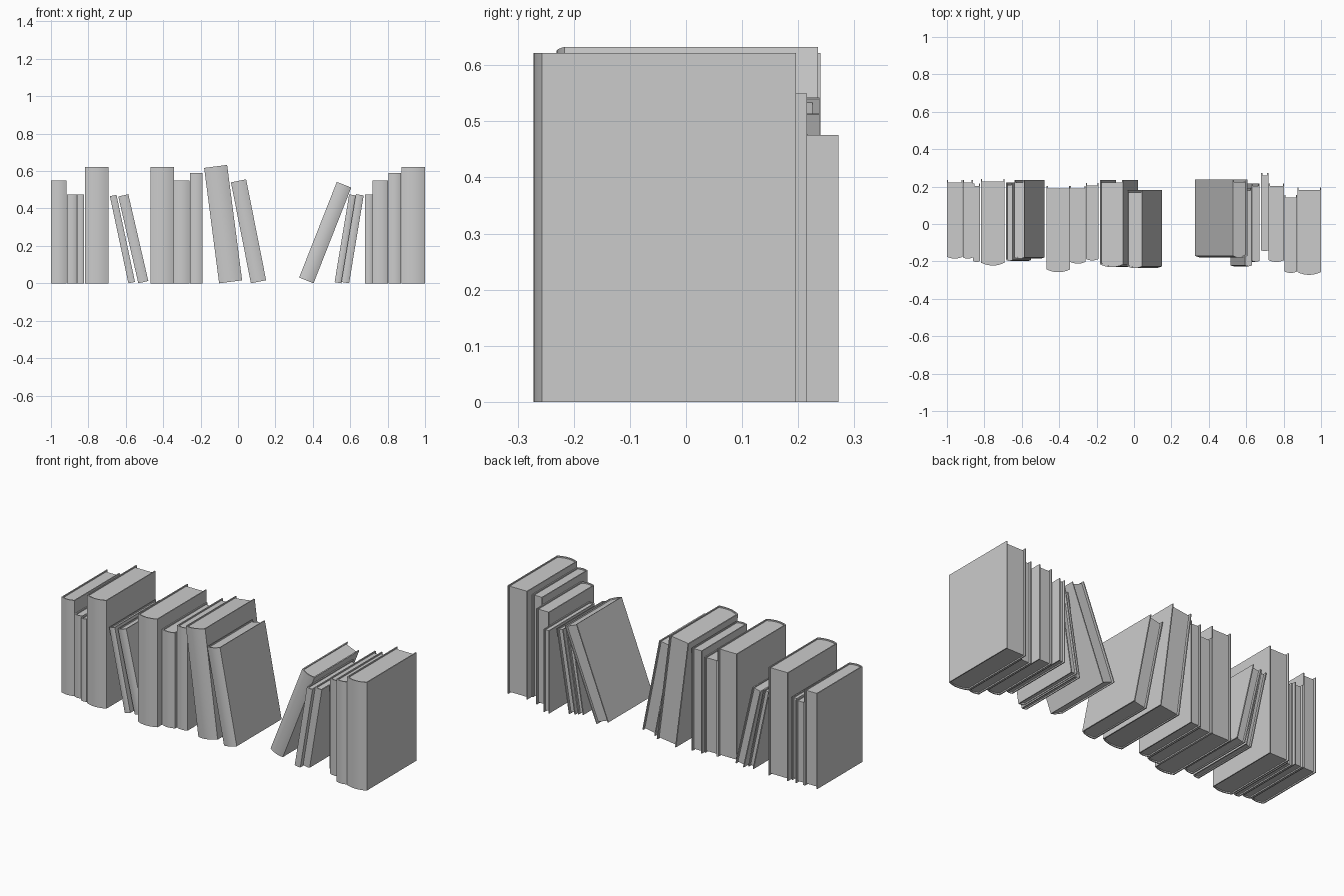
import bpy, bmesh, math
from mathutils import Matrix

if "Cube" in bpy.data.objects:
    bpy.data.objects.remove(bpy.data.objects["Cube"])

BOARD = 0.006   # cover thickness
INSET = 0.007   # pages sit below the cover edge
FORE = 0.013    # pages sit in from the fore edge
SEG = 8         # spine segments


def arc(half, base, bulge):
    """Spine curve from -half to +half, bulging toward -y."""
    pts = []
    for i in range(SEG + 1):
        t = -1 + 2 * i / SEG
        pts.append((half * t, base - bulge * (1 - t * t)))
    return pts


def prism(name, quads, caps_outline, z0, z1, mat):
    """Extrude 2D faces (lists of points) from z0 to z1."""
    bm = bmesh.new()
    for face in quads:
        bm.faces.new([bm.verts.new((x, y, z0)) for x, y in face])
    bmesh.ops.remove_doubles(bm, verts=bm.verts, dist=1e-6)
    ext = bmesh.ops.extrude_face_region(bm, geom=bm.faces[:], use_keep_orig=True)
    top = [g for g in ext['geom'] if isinstance(g, bmesh.types.BMVert)]
    bmesh.ops.translate(bm, verts=top, vec=(0, 0, z1 - z0))
    bmesh.ops.recalc_face_normals(bm, faces=bm.faces)
    bm.transform(mat)
    me = bpy.data.meshes.new(name)
    bm.to_mesh(me)
    bm.free()
    ob = bpy.data.objects.new(name, me)
    bpy.context.collection.objects.link(ob)
    bpy.context.view_layer.objects.active = ob
    ob.select_set(True)
    bpy.ops.object.shade_smooth_by_angle(angle=math.radians(30))
    ob.select_set(False)


def book(n, x, w, h, y0, y1, lean=0.0):
    """x: left edge on the floor; a leaning book's x is its pivot corner.
    lean > 0 tips the top to +x, about the bottom right corner."""
    half = w / 2
    bulge = min(0.016, 0.12 * w)
    base = y0 + bulge
    shift = 0 if lean == 0 else (half if lean < 0 else -half)
    if lean == 0:
        mat = Matrix.Translation((x + half, 0, 0))
    else:
        mat = (Matrix.Translation((x, 0, 0))
               @ Matrix.Rotation(math.radians(lean), 4, 'Y')
               @ Matrix.Translation((shift, 0, 0)))
    # cover: two boards joined by the curved spine
    outer = [(-half, y1)] + arc(half, base, bulge) + [(half, y1)]
    ih = half - BOARD
    inner = [(-ih, y1)] + arc(ih, base + BOARD, bulge) + [(ih, y1)]
    strips = [[outer[i], outer[i + 1], inner[i + 1], inner[i]]
              for i in range(len(outer) - 1)]
    prism(f"book_{n:02d}_cover", strips, None, 0, h, mat)
    # page block
    block = [(-ih, y1 - FORE)] + arc(ih, base + BOARD, bulge) + [(ih, y1 - FORE)]
    prism(f"book_{n:02d}_pages", [block], None, INSET, h - INSET, mat)


# x, width, height, front y, back y, lean in degrees
books = [
    (-1.0, 0.083, 0.55, -0.185, 0.235, 0),
    (-0.915, 0.053, 0.476, -0.185, 0.235, 0),
    (-0.86, 0.036, 0.476, -0.203, 0.216, 0),
    (-0.818, 0.126, 0.622, -0.222, 0.24, 0),
    (-0.586, 0.036, 0.476, -0.197, 0.222, -12.0),
    (-0.533, 0.055, 0.476, -0.185, 0.235, -13.0),
    (-0.467, 0.125, 0.622, -0.258, 0.203, 0),
    (-0.342, 0.083, 0.55, -0.212, 0.203, 0),
    (-0.256, 0.066, 0.59, -0.195, 0.22, 0),
    (-0.101, 0.124, 0.622, -0.231, 0.235, -7.4),
    (0.069, 0.083, 0.55, -0.236, 0.182, -11.2),
    (0.404, 0.083, 0.55, -0.18, 0.238, 21.5),
    (0.552, 0.036, 0.476, -0.226, 0.193, 9.4),
    (0.594, 0.042, 0.476, -0.202, 0.217, 9.4),
    (0.68, 0.038, 0.476, -0.145, 0.272, 0),
    (0.72, 0.083, 0.55, -0.203, 0.216, 0),
    (0.805, 0.066, 0.59, -0.262, 0.156, 0),
    (0.873, 0.127, 0.622, -0.272, 0.196, 0),
]
for i, b in enumerate(books, 1):
    book(i, *b)
